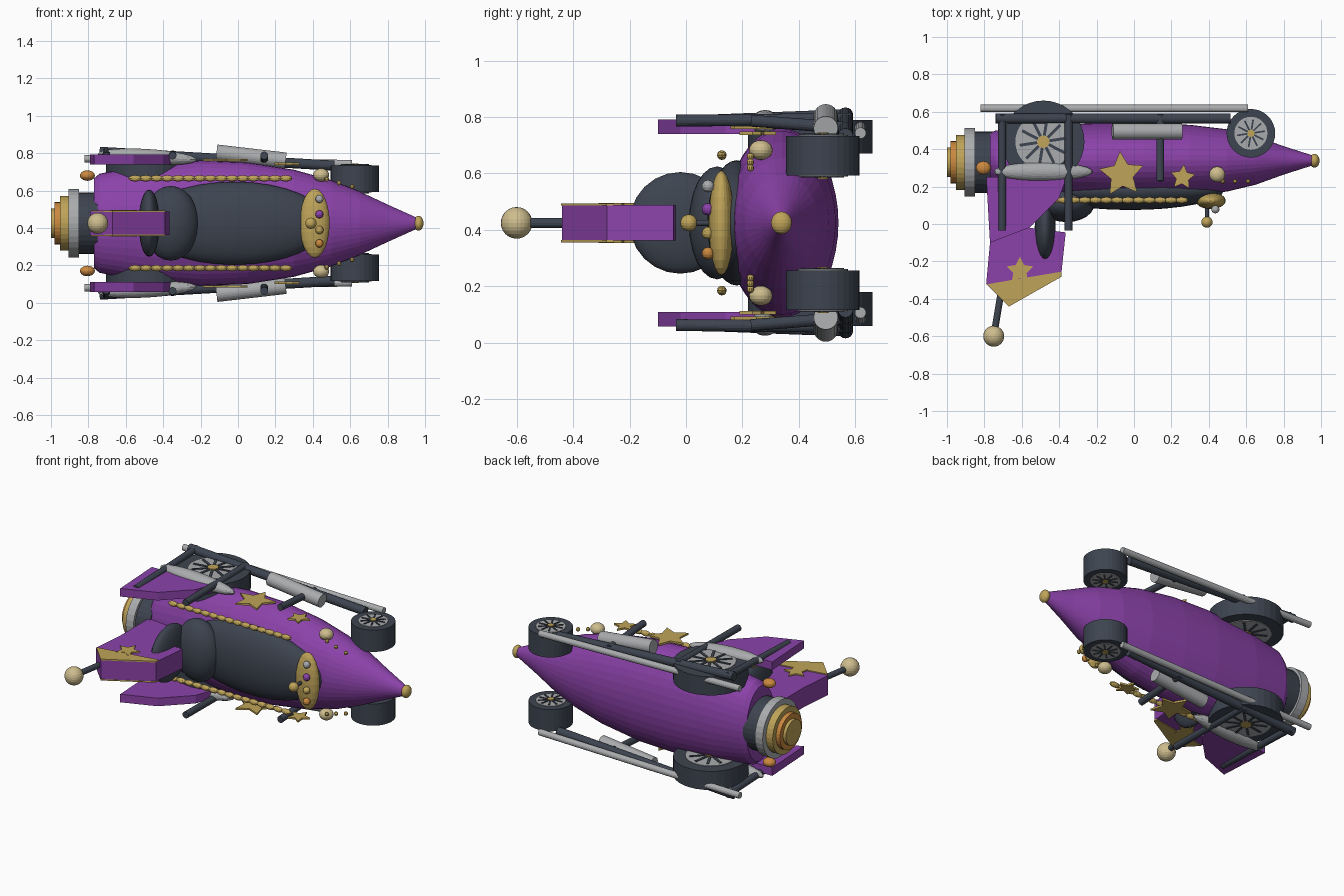
import bpy, bmesh, math
from mathutils import Vector, Matrix

if "Cube" in bpy.data.objects:
    bpy.data.objects.remove(bpy.data.objects["Cube"])

MID = 0.425  # height of the symmetry plane; parts use z relative to it
SIDES = ((1, "upper"), (-1, "lower"))


def material(name, rgb):
    m = bpy.data.materials.new(name)
    m.use_nodes = True
    m.diffuse_color = (*rgb, 1)
    m.node_tree.nodes["Principled BSDF"].inputs["Base Color"].default_value = (*rgb, 1)
    return m


PURPLE = material("purple paint", (0.26, 0.055, 0.40))
DARK = material("dark slate", (0.047, 0.058, 0.08))
GOLD = material("gold", (0.52, 0.37, 0.10))
PALE = material("pale gold", (0.62, 0.51, 0.27))
SILVER = material("silver", (0.40, 0.41, 0.42))
ORANGE = material("orange", (0.60, 0.25, 0.05))


def finish(name, bm, mat, smooth=False):
    bmesh.ops.recalc_face_normals(bm, faces=bm.faces)
    me = bpy.data.meshes.new(name)
    bm.to_mesh(me)
    bm.free()
    me.materials.append(mat)
    ob = bpy.data.objects.new(name, me)
    bpy.context.collection.objects.link(ob)
    ob.location.z = MID
    if smooth:
        for p in me.polygons:
            p.use_smooth = True
    return ob


def ball(name, centre, radii, mat, seg=20, smooth=False):
    bm = bmesh.new()
    bmesh.ops.create_uvsphere(bm, u_segments=seg, v_segments=seg // 2, radius=1)
    bmesh.ops.transform(bm, verts=bm.verts,
                        matrix=Matrix.Translation(centre) @ Matrix.Diagonal((*radii, 1)))
    return finish(name, bm, mat, smooth)


def rod(name, a, b, r, mat, seg=16):
    a, b = Vector(a), Vector(b)
    bm = bmesh.new()
    turn = (b - a).to_track_quat("Z", "Y").to_matrix().to_4x4()
    bmesh.ops.create_cone(bm, cap_ends=True, segments=seg, radius1=r, radius2=r,
                          depth=(b - a).length, matrix=Matrix.Translation((a + b) / 2) @ turn)
    return finish(name, bm, mat)


def prism(name, pts, z0, z1, mat):
    bm = bmesh.new()
    base = bm.faces.new([bm.verts.new((x, y, z0)) for x, y in pts])
    new = bmesh.ops.extrude_face_region(bm, geom=[base])["geom"]
    bmesh.ops.translate(bm, vec=(0, 0, z1 - z0),
                        verts=[v for v in new if isinstance(v, bmesh.types.BMVert)])
    return finish(name, bm, mat)


def star(name, x, y, r, tilt, z, thick, mat):
    pts = []
    for i in range(10):
        a = tilt + i * math.pi / 5
        k = r if i % 2 == 0 else r * 0.5
        pts.append((x + k * math.sin(a), y + k * math.cos(a)))
    return prism(name, pts, z - thick / 2, z + thick / 2, mat)


# Body: oval sections (x, half width, half height) lofted to the nose
sections = [(-.77, .24, .145), (-.74, .265, .16), (-.5, .31, .185), (-.2, .335, .199),
            (.05, .325, .2), (.3, .286, .19), (.5, .23, .166), (.65, .17, .13),
            (.8, .1, .076), (.96, .028, .025)]
N = 40
bm = bmesh.new()
rings = []
for x, hz, hy in sections:
    rings.append([bm.verts.new((x, .34 + hy * math.cos(t), hz * math.sin(t)))
                  for t in (2 * math.pi * i / N for i in range(N))])
for r0, r1 in zip(rings, rings[1:]):
    for i in range(N):
        bm.faces.new((r0[i], r0[(i + 1) % N], r1[(i + 1) % N], r1[i]))
bm.faces.new(rings[0])
bm.faces.new(rings[-1])
finish("body", bm, PURPLE)
ball("nose_tip", (.965, .338, 0), (.027, .037, .04), GOLD)

# Rear nozzle: stacked discs
for name, x0, x1, r, mat in (("nozzle_collar", -.85, -.75, .165, DARK),
                             ("nozzle_ring", -.905, -.85, .182, SILVER),
                             ("nozzle_step", -.952, -.905, .147, GOLD),
                             ("nozzle_band", -.98, -.952, .113, ORANGE),
                             ("nozzle_cap", -1.0, -.98, .08, GOLD)):
    rod(name, (x0, .33, 0), (x1, .33, 0), r, mat, 32)

# Cockpit, seat and dashboard
ball("cockpit", (-.02, .18, 0), (.5, .105, .222), DARK, 32, True)
ball("seat_cushion", (-.36, .11, 0), (.15, .1, .2), DARK, 24, True)
ball("seat_back", (-.475, -.02, 0), (.056, .18, .18), DARK, 24, True)
ball("dashboard", (.41, .125, 0), (.08, .045, .185), GOLD, 24)
for i, (z, mat) in enumerate(((.13, SILVER), (.048, PURPLE), (-.036, GOLD), (-.108, ORANGE))):
    ball(f"dash_button_{i}", (.435, .078, z), (.022, .022, .022), mat, 14)
rod("lever", (.39, .1, 0), (.39, .01, 0), .011, DARK)
ball("lever_knob", (.39, .01, 0), (.03, .03, .03), GOLD)

# Tail fin with gold tips and stars, and the aerial
prism("tail_fin", [(-.79, -.32), (-.67, -.44), (-.39, -.28), (-.365, -.045), (-.56, -.02),
                   (-.6, .22), (-.77, .22), (-.77, -.1)], -.063, .063, PURPLE)
rod("aerial", (-.71, -.36, 0), (-.75, -.6, 0), .018, DARK)
ball("aerial_ball", (-.75, -.6, 0), (.056, .056, .056), PALE, 24)


def wheel(name, x, y, r, z0, z1, s):
    rod(name + "_tyre", (x, y, s * z0), (x, y, s * z1), r, DARK, 32)
    for face, z, d in (("outer", z1, 1), ("inner", z0, -1)):
        def at(px, py, h):
            return (px, py, s * (z + d * h))
        rod(f"{name}_{face}_disc", at(x, y, -.01), at(x, y, .004), r * .68, SILVER, 32)
        for i in range(10):
            a = i * math.pi / 5 + .15
            c, q = math.cos(a), math.sin(a)
            w = r * .035
            quad = [(x + r * (u * c) - v * q, y + r * (u * q) + v * c)
                    for u, v in ((.15, -w), (.58, -w), (.58, w), (.15, w))]
            prism(f"{name}_{face}_spoke_{i}", quad, s * (z + d * .002), s * (z + d * .008), DARK)
        rod(f"{name}_{face}_hub", at(x, y, -.01), at(x, y, .012), r * .15, GOLD)


for s, side in SIDES:
    # Tail decoration
    prism(f"{side}_tail_tip", [(-.785, -.322), (-.67, -.442), (-.388, -.282), (-.388, -.255),
                               (-.6, -.29)], s * .061, s * .069, GOLD)
    star(f"{side}_tail_star", -.61, -.25, .075, 0, s * .067, .008, GOLD)

    # Side fin
    prism(f"{side}_side_fin", [(-.79, .25), (-.77, -.1), (-.56, -.02), (-.4, .14), (-.36, .25)],
          s * .315, s * .367, PURPLE)

    # Wheels
    wheel(f"{side}_rear_wheel", -.485, .44, .22, .245, .365, s)
    wheel(f"{side}_front_wheel", .625, .485, .13, .168, .308, s)

    # Frame rails and struts
    rod(f"{side}_rail", (-.74, .565, s * .382), (.515, .565, s * .308), .027, DARK)
    for i, (x, y, z0, z1) in enumerate(((-.705, -.035, .358, .382), (-.35, -.035, .362, .368),
                                        (.14, .23, .362, .335))):
        rod(f"{side}_strut_{i}", (x, y, s * z0), (x, .585, s * z1), .021, DARK)
    rod(f"{side}_exhaust_pipe", (-.82, .618, s * .345), (.61, .618, s * .318), .02, SILVER)
    rod(f"{side}_muffler", (-.115, .495, s * .378), (.255, .495, s * .335), .043, SILVER, 24)
    pod = ball(f"{side}_pod", (0, 0, 0), (.265, .05, .042), SILVER, 24)
    pod.location = (-.485, .28, MID + s * .355)
    pod.rotation_euler.y = s * .06

    # Trim: beads, stars, lamps and studs
    for i in range(15):
        ball(f"{side}_bead_{i}", (-.55 + i * .0575, .127, s * .24), (.036, .017, .017), GOLD, 12)
    star(f"{side}_large_star", -.065, .265, .125, -.08, s * .338, .012, GOLD)
    star(f"{side}_small_star", .26, .25, .07, .1, s * .318, .012, GOLD)
    ball(f"{side}_headlamp", (.445, .265, s * .258), (.043, .042, .035), PALE)
    for i, x in enumerate((.475, .54, .61)):
        ball(f"{side}_stud_{i}", (x, .228, s * (.235 - .02 * i)), (.013, .013, .013), GOLD, 10)
    ball(f"{side}_tail_lamp", (-.805, .3, s * .255), (.04, .036, .028), ORANGE)
